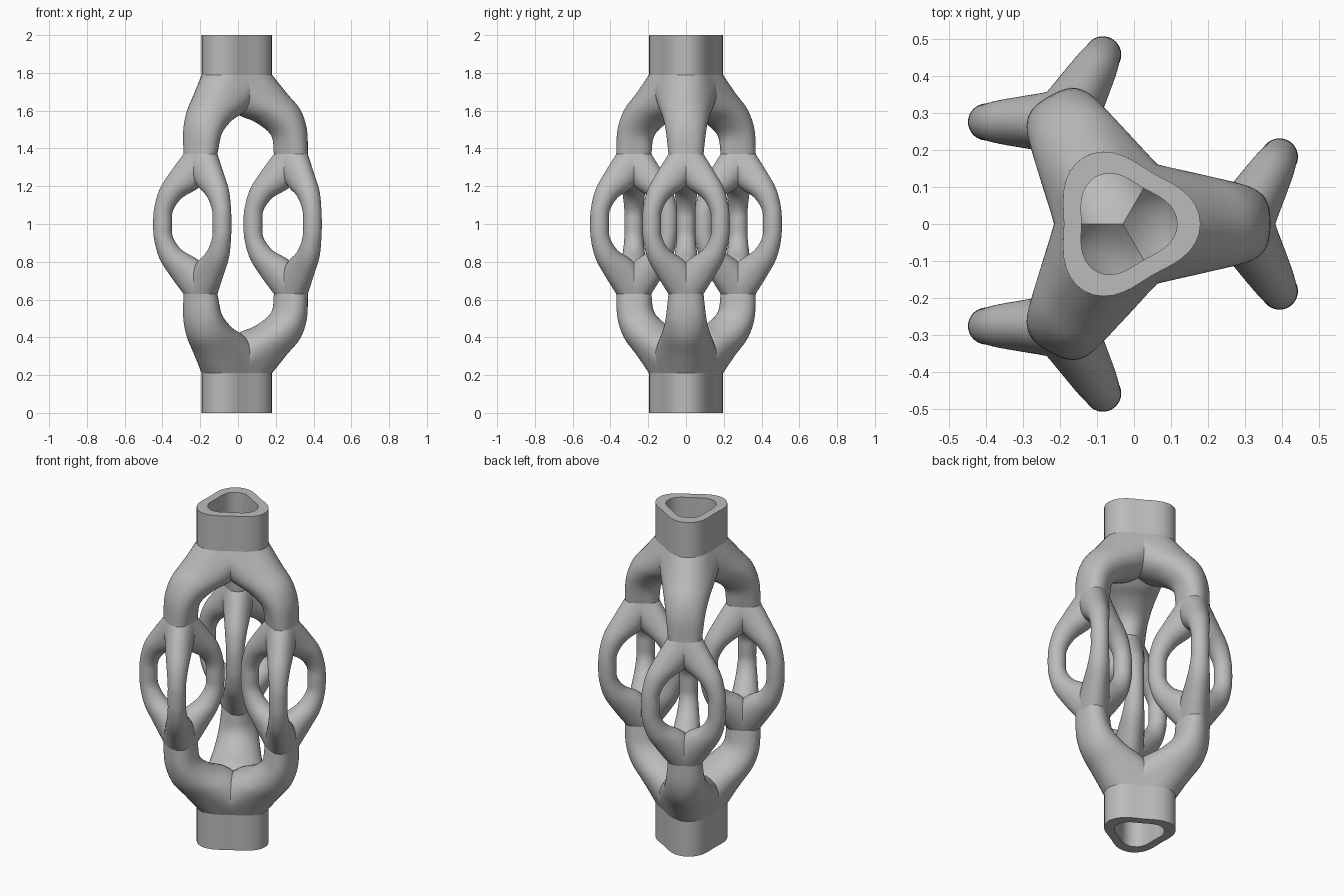
import bpy, bmesh
from math import sin, cos, pi, radians
from mathutils import Vector

cube = bpy.data.objects.get("Cube")
if cube:
    bpy.data.objects.remove(cube, do_unlink=True)

grey = bpy.data.materials.new("plain_grey")
grey.use_nodes = True
grey.diffuse_color = (0.5, 0.5, 0.5, 1)
grey.node_tree.nodes["Principled BSDF"].inputs["Base Color"].default_value = (0.5, 0.5, 0.5, 1)

SEGMENTS = 48
STEPS = 4
WALL = 0.7          # bore size relative to the outside
AXIS_X = -0.03
LIMB_RADIUS = 0.319

# Stations: outer r, outer z, inner r, inner z, half width, three-lobe amount.
# Heights are measured from the middle of the model.
LIMB = [(0.21, 0.79, -0.16, 0.79, 0.185, 0.135),
        (0.29, 0.69, 0.0, 0.60, 0.15, 0.04),
        (0.36, 0.605, 0.12, 0.54, 0.125, 0.0),
        (0.395, 0.50, 0.205, 0.47, 0.105, -0.05),
        (0.40, 0.37, 0.22, 0.37, 0.09, -0.1)]
BRANCH = [(0.099, 0.37, -0.081, 0.37, 0.09, 0.1),
          (0.165, 0.28, 0.0, 0.21, 0.075, 0.03),
          (0.225, 0.185, 0.105, 0.14, 0.06, 0.0),
          (0.255, 0.08, 0.155, 0.07, 0.05, 0.0),
          (0.26, 0.0, 0.16, 0.0, 0.05, 0.0)]


def smooth_stations(stations):
    """Catmull-Rom interpolation between the stations."""
    pts = [Vector(s) for s in stations]
    pts = [2 * pts[0] - pts[1]] + pts + [2 * pts[-1] - pts[-2]]
    result = []
    for a, b, c, d in zip(pts, pts[1:], pts[2:], pts[3:]):
        for i in range(STEPS):
            t = i / STEPS
            result.append(b + 0.5 * t * ((c - a) + t * ((2 * a - 5 * b + 4 * c - d)
                                                        + t * (3 * (b - c) + d - a))))
    return result + [pts[-2]]


def section(station, scale=1.0):
    """Closed, softly three-lobed ring of points."""
    ro, zo, ri, zi, width, lobe = station
    outer, inner = Vector((ro, 0, zo)), Vector((ri, 0, zi))
    half = (outer - inner) / 2
    centre = inner + half * (1 - lobe)
    ring = []
    for i in range(SEGMENTS):
        a = 2 * pi * i / SEGMENTS
        f = scale * (1 + lobe * cos(3 * a))
        ring.append(centre + half * f * cos(a) + Vector((0, width * f * sin(a), 0)))
    return ring


def skin(bm, rings):
    loops = [[bm.verts.new(p) for p in ring] for ring in rings]
    for a, b in zip(loops, loops[1:]):
        for i in range(SEGMENTS):
            j = (i + 1) % SEGMENTS
            bm.faces.new((a[i], b[i], b[j], a[j]))


def finish_mesh(bm, name):
    mesh = bpy.data.meshes.new(name)
    bm.to_mesh(mesh)
    bm.free()
    mesh.materials.append(grey)
    return mesh


def tube_mesh(name, stations):
    """Hollow tube trimmed to its third of the circle."""
    bm = bmesh.new()
    path = smooth_stations(stations)
    skin(bm, [section(s) for s in path])
    skin(bm, [section(s, WALL) for s in reversed(path)])
    for side in (1, -1):
        geom = bm.verts[:] + bm.edges[:] + bm.faces[:]
        bmesh.ops.bisect_plane(bm, geom=geom, dist=1e-5, plane_co=(0, 0, 0),
                               plane_no=(-sin(pi / 3), side * cos(pi / 3), 0),
                               clear_outer=True)
    return finish_mesh(bm, name)


def collar_mesh(name):
    """Bore, rim and outside of the end collar."""
    ro, z, ri, _, width, lobe = LIMB[0]
    bm = bmesh.new()
    skin(bm, [section((ro, h, ri, h, width, lobe), s)
              for h, s in ((z, WALL), (1, WALL), (1, 1), (z, 1))])
    return finish_mesh(bm, name)


def place(name, mesh, location, angle=0.0):
    """Add a part, mirrored top to bottom."""
    obj = bpy.data.objects.new(name, mesh)
    bpy.context.collection.objects.link(obj)
    obj.location = location
    obj.rotation_euler.z = angle
    mirror = obj.modifiers.new("top_to_bottom", 'MIRROR')
    mirror.use_axis = (False, False, True)
    parts.append(obj)


parts = []
middle = Vector((AXIS_X, 0, 1))
place("end_collars", collar_mesh("collar"), middle)
limb, branch = tube_mesh("limb", LIMB), tube_mesh("branch", BRANCH)

# Three limbs, each splitting into three branches
for n in range(3):
    turn = radians(120 * n)
    place(f"limb_{n + 1}", limb, middle, turn)
    hub = middle + LIMB_RADIUS * Vector((cos(turn), sin(turn), 0))
    for m in range(3):
        place(f"branch_{n + 1}_{m + 1}", branch, hub, turn + radians(60 + 120 * m))

bpy.ops.object.select_all(action='DESELECT')
for obj in (parts[0], parts[1], parts[2 + 0]):
    obj.select_set(True)
bpy.context.view_layer.objects.active = parts[0]
for mesh in {obj.data for obj in parts}:
    mesh.shade_smooth()
    mesh.set_sharp_from_angle(angle=radians(35))
